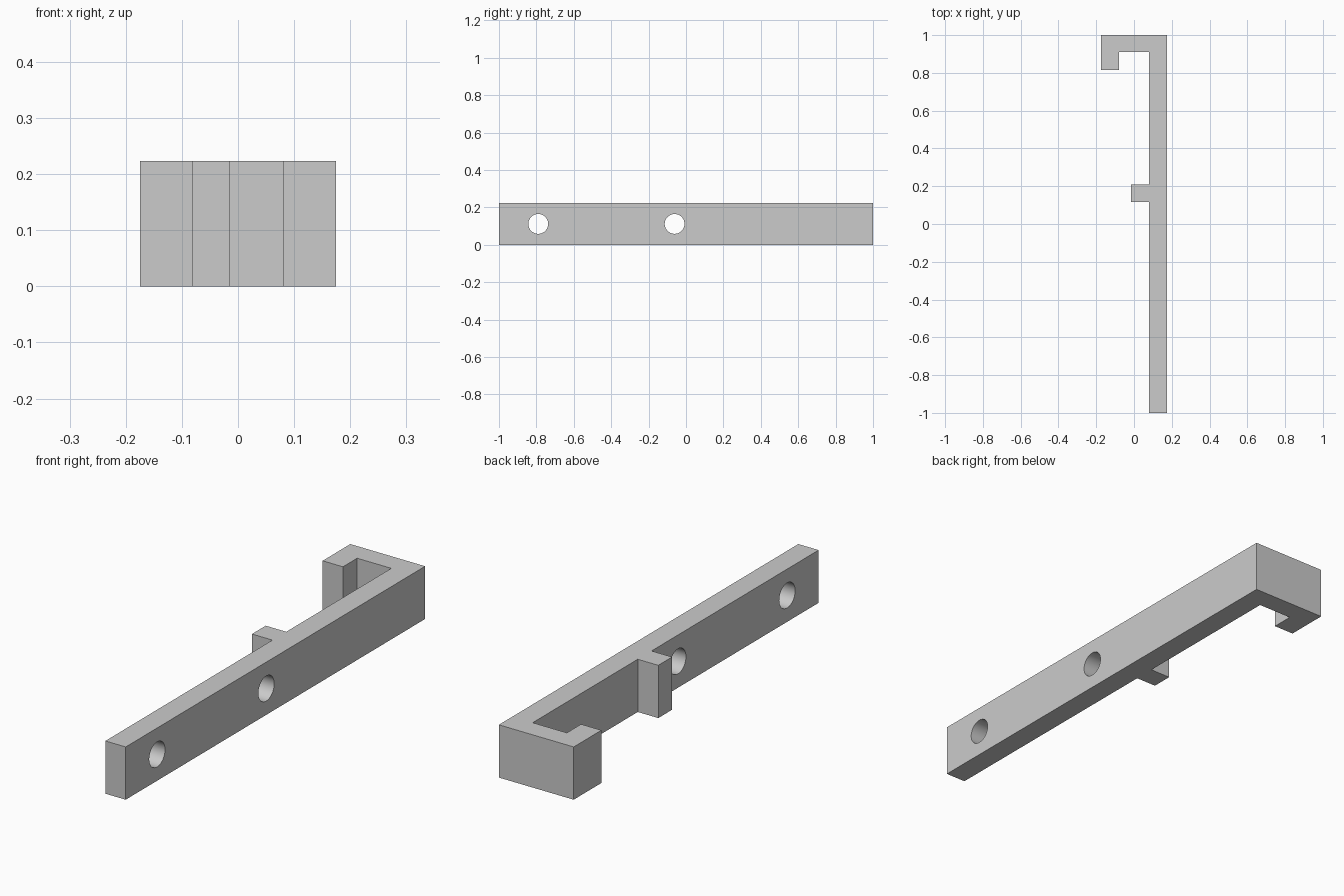
import bpy, bmesh
from math import radians
from mathutils import Matrix, Vector

cube = bpy.data.objects.get("Cube")
if cube:
    bpy.data.objects.remove(cube, do_unlink=True)

HEIGHT = 0.223
HALF_W = 0.175
WALL = 0.095
HOLE_RADIUS = 0.053

grey = bpy.data.materials.new("plain grey")
grey.use_nodes = True
colour = (0.6, 0.6, 0.6, 1)
grey.diffuse_color = colour
grey.node_tree.nodes["Principled BSDF"].inputs["Base Color"].default_value = colour


def add_object(name, bm):
    bmesh.ops.recalc_face_normals(bm, faces=bm.faces)
    mesh = bpy.data.meshes.new(name)
    bm.to_mesh(mesh)
    bm.free()
    mesh.materials.append(grey)
    obj = bpy.data.objects.new(name, mesh)
    bpy.context.collection.objects.link(obj)
    return obj


# Hooked bar with a side peg: one outline raised to the full height
inner = HALF_W - WALL
outline = [
    (HALF_W, -1), (HALF_W, 1), (-HALF_W, 1), (-HALF_W, 0.815),
    (-inner, 0.815), (-inner, 0.91), (inner, 0.91),
    (inner, 0.208), (-0.016, 0.208), (-0.016, 0.116),
    (inner, 0.116), (inner, -1),
]
bm = bmesh.new()
face = bm.faces.new([bm.verts.new((x, y, 0)) for x, y in outline])
raised = bmesh.ops.extrude_face_region(bm, geom=[face], use_keep_orig=True)
top = [v for v in raised["geom"] if isinstance(v, bmesh.types.BMVert)]
bmesh.ops.translate(bm, verts=top, vec=Vector((0, 0, HEIGHT)))
bar = add_object("hooked_bar", bm)

# Two round screw holes through the long arm
bm = bmesh.new()
for y in (-0.79, -0.061):
    place = Matrix.Translation((HALF_W - WALL / 2, y, HEIGHT / 2))
    bmesh.ops.create_cone(
        bm, cap_ends=True, segments=48, radius1=HOLE_RADIUS, radius2=HOLE_RADIUS,
        depth=WALL * 2, matrix=place @ Matrix.Rotation(radians(90), 4, "Y"))
cutter = add_object("hole_cutter", bm)
cutter.hide_render = True

bpy.ops.object.select_all(action="DESELECT")
bar.select_set(True)
bpy.context.view_layer.objects.active = bar
cut = bar.modifiers.new("screw holes", "BOOLEAN")
cut.operation = "DIFFERENCE"
cut.solver = "EXACT"
cut.object = cutter
bpy.ops.object.modifier_apply(modifier=cut.name)
bpy.data.objects.remove(cutter, do_unlink=True)

# Round hole walls shade smoothly, corners stay sharp
bpy.ops.object.shade_smooth_by_angle(angle=radians(30))
